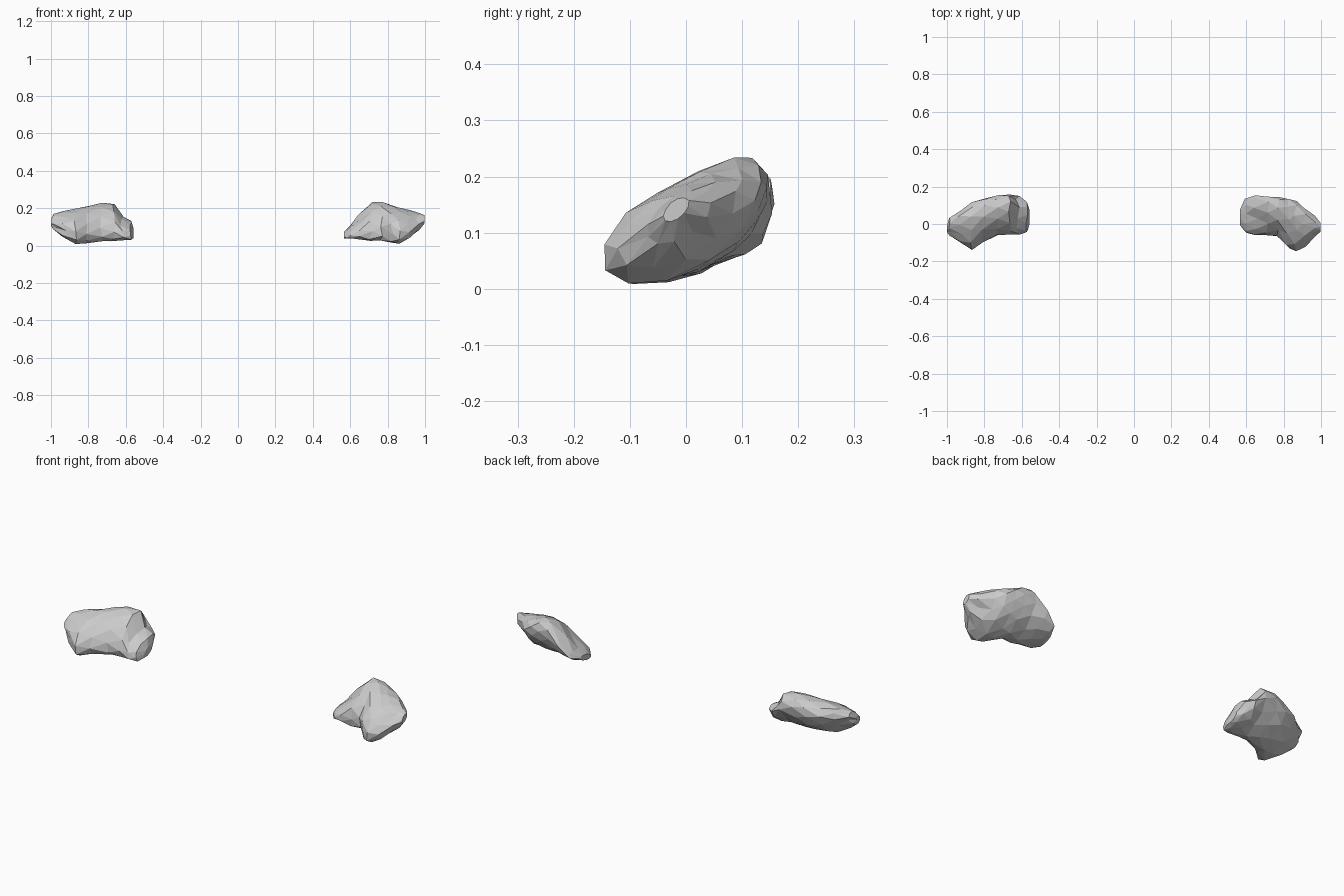
import bpy, bmesh, math, random

if "Cube" in bpy.data.objects:
    bpy.data.objects.remove(bpy.data.objects["Cube"])

# Slices of each stone: distance from centre, y min, y max, z min, z max
RIGHT = [(.568, -.01, .08, .038, .075), (.595, -.05, .135, .038, .105),
         (.65, -.063, .15, .033, .165), (.71, -.063, .152, .028, .23),
         (.77, -.07, .147, .025, .23), (.82, -.13, .138, .013, .215),
         (.865, -.15, .122, .008, .203), (.91, -.122, .09, .035, .192),
         (.96, -.07, .045, .08, .176), (.998, -.04, .005, .12, .162)]
LEFT = [(.558, 0, .075, .04, .09), (.58, -.045, .12, .03, .13),
        (.62, -.057, .148, .03, .155), (.67, -.057, .157, .026, .222),
        (.735, -.063, .15, .02, .23), (.80, -.10, .142, .014, .215),
        (.87, -.142, .115, .006, .197), (.93, -.103, .07, .05, .182),
        (.98, -.06, .03, .088, .168), (1.0, -.045, -.01, .108, .14)]
SIDES = 11
LEAN = math.radians(58)  # phase shift that tilts each slice up to the back


def stone(name, slices, side, seed):
    rng = random.Random(seed)
    bm = bmesh.new()
    rings = []
    last = len(slices) - 1
    for i, (x, y0, y1, z0, z1) in enumerate(slices):
        cy, cz, hy, hz = (y0 + y1) / 2, (z0 + z1) / 2, (y1 - y0) / 2, (z1 - z0) / 2
        ring = []
        for k in range(SIDES):
            t = 2 * math.pi * (k + .5 * (i % 2)) / SIDES
            s = rng.uniform(.97, 1.05)
            dx = 0 if i in (0, last) else rng.uniform(-.012, .012)
            ring.append(bm.verts.new((side * (x + dx), cy + s * hy * math.cos(t),
                                      max(0.002, cz + s * hz * math.cos(t - LEAN)))))
        rings.append(ring)
    # triangulated skin between staggered slices
    for i in range(last):
        a, b = rings[i], rings[i + 1]
        for k in range(SIDES):
            n = (k + 1) % SIDES
            if i % 2 == 0:
                bm.faces.new((a[k], a[n], b[k]))
                bm.faces.new((a[n], b[n], b[k]))
            else:
                bm.faces.new((a[k], a[n], b[n]))
                bm.faces.new((a[k], b[n], b[k]))
    bm.faces.new(rings[0])
    bm.faces.new(rings[-1])
    bmesh.ops.recalc_face_normals(bm, faces=bm.faces)
    me = bpy.data.meshes.new(name)
    bm.to_mesh(me)
    bm.free()
    ob = bpy.data.objects.new(name, me)
    bpy.context.collection.objects.link(ob)
    return ob


stone("right_stone", RIGHT, 1, 3)
stone("left_stone", LEFT, -1, 8)
